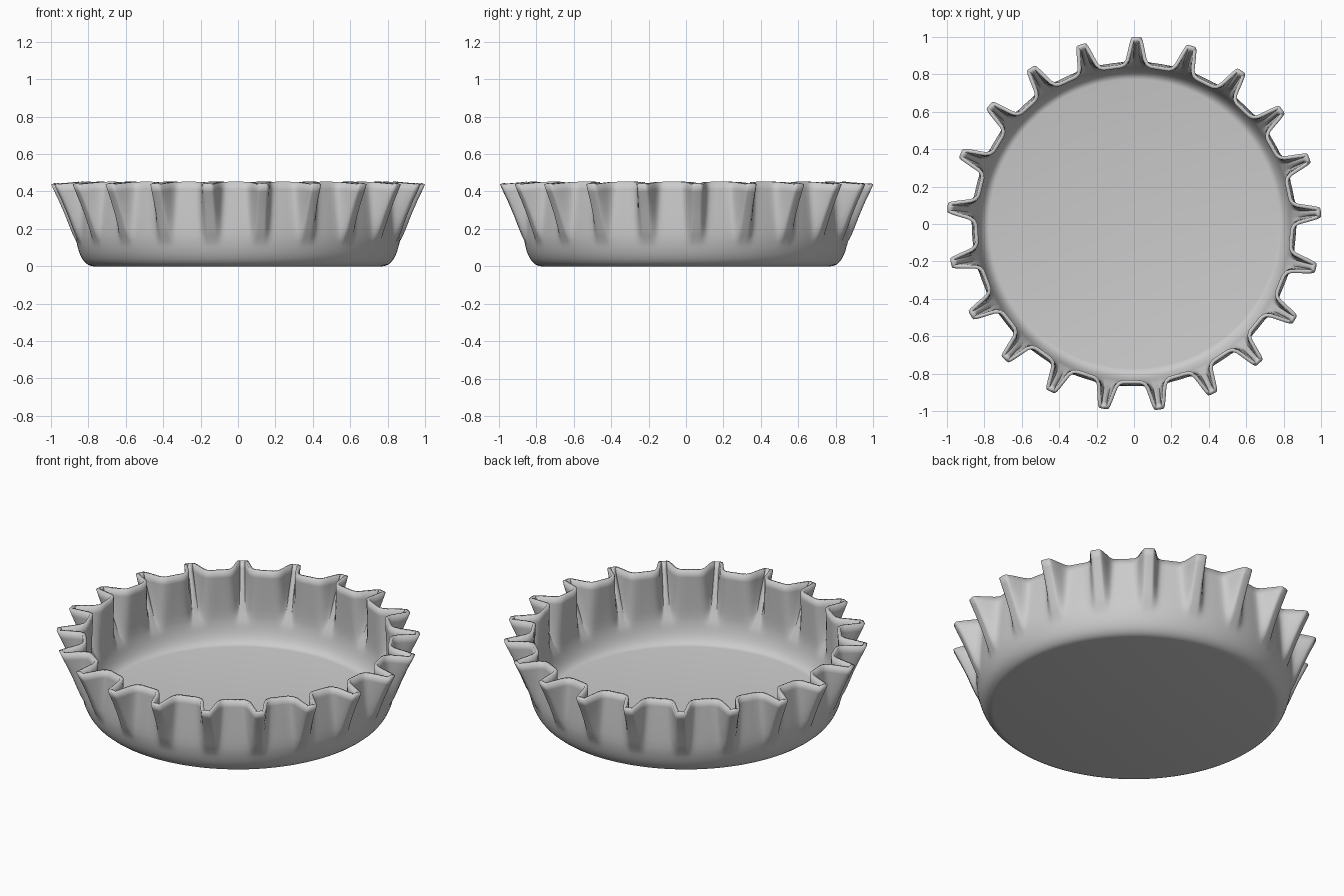
import bpy, bmesh
from math import radians, cos, sin

if "Cube" in bpy.data.objects:
    bpy.data.objects.remove(bpy.data.objects["Cube"])

TEETH = 21
STEP = 360 / TEETH
OFFSET = 89.2

# Half of one flute: angle from its centre, share of the flute depth
half = [(0, 1), (1.0, 1), (1.5, 0.98), (1.9, 0.88), (2.4, 0.68), (3.0, 0.42),
        (3.6, 0.19), (4.4, 0.06), (5.4, 0.01), (7.0, 0)]
flute = [(-a, f) for a, f in reversed(half[1:])] + half + [(STEP / 2, 0)]

# Wall profile: height, base radius, flute depth
rings = [(0, 0.775, 0), (0.003, 0.790, 0), (0.010, 0.805, 0), (0.023, 0.820, 0),
         (0.04, 0.833, 0), (0.06, 0.843, 0), (0.08, 0.851, 0), (0.105, 0.858, 0),
         (0.135, 0.864, 0.003), (0.165, 0.867, 0.016), (0.21, 0.867, 0.034),
         (0.28, 0.864, 0.063), (0.36, 0.860, 0.100), (0.41, 0.857, 0.126),
         (0.452, 0.855, 0.146)]

bm = bmesh.new()
grid = []
for z, r, depth in rings:
    row = []
    for k in range(TEETH):
        for a, f in flute:
            t = radians(OFFSET + k * STEP + a)
            rad = r + depth * f
            # flute tips dip slightly below the rim
            row.append(bm.verts.new((rad * cos(t), rad * sin(t), z - 0.1 * depth * f)))
    grid.append(row)

n = len(grid[0])
for lo, hi in zip(grid, grid[1:]):
    for j in range(n):
        k = (j + 1) % n
        bm.faces.new((lo[j], lo[k], hi[k], hi[j]))

# Flat base
bm.faces.new(grid[0][::-1])

mesh = bpy.data.meshes.new("crimped_cap")
bm.to_mesh(mesh)
bm.free()
cap = bpy.data.objects.new("crimped_cap", mesh)
bpy.context.collection.objects.link(cap)

# Smooth shading, then sheet thickness added inward
bpy.context.view_layer.objects.active = cap
cap.select_set(True)
bpy.ops.object.shade_smooth_by_angle(angle=radians(45))
solid = cap.modifiers.new("thickness", 'SOLIDIFY')
solid.thickness = 0.02
solid.offset = -1
